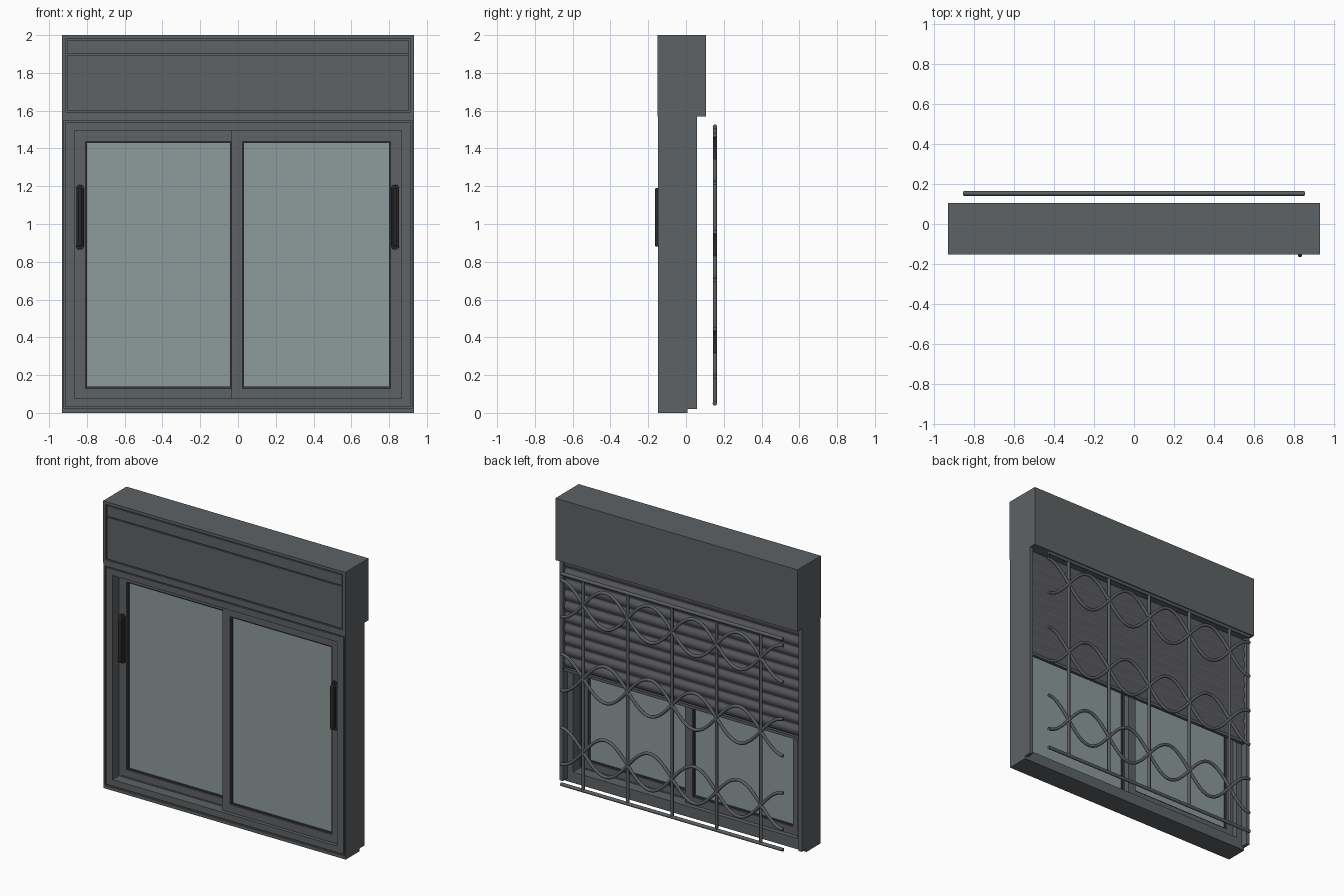
import bpy, bmesh, math

if "Cube" in bpy.data.objects:
    bpy.data.objects.remove(bpy.data.objects["Cube"])


def mat(name, r, g, b):
    m = bpy.data.materials.new(name)
    m.diffuse_color = (r, g, b, 1)
    m.use_nodes = True
    m.node_tree.nodes["Principled BSDF"].inputs["Base Color"].default_value = m.diffuse_color
    return m


GREY = mat("frame_grey", 0.112, 0.122, 0.129)
SLAT = mat("shutter_grey", 0.105, 0.107, 0.115)
IRON = mat("bar_grey", 0.105, 0.113, 0.118)
GLASS = mat("glass_grey_green", 0.27, 0.325, 0.325)
BLACK = mat("handle_black", 0.022, 0.022, 0.024)
SEAL = mat("seal_dark_grey", 0.045, 0.048, 0.05)


def finish(name, bm, material):
    bmesh.ops.recalc_face_normals(bm, faces=bm.faces)
    me = bpy.data.meshes.new(name)
    bm.to_mesh(me)
    bm.free()
    ob = bpy.data.objects.new(name, me)
    bpy.context.collection.objects.link(ob)
    me.materials.append(material)
    return ob


def smooth(ob):
    bpy.ops.object.select_all(action='DESELECT')
    ob.select_set(True)
    bpy.context.view_layer.objects.active = ob
    bpy.ops.object.shade_smooth_by_angle(angle=math.radians(40))


def prism(name, pts, axis, a, b, material):
    """Extrude a closed outline along 'y' (points x,z) or 'x' (points y,z)."""
    bm = bmesh.new()
    place = (lambda p, d: (p[0], d, p[1])) if axis == 'y' else (lambda p, d: (d, p[0], p[1]))
    lo = [bm.verts.new(place(p, a)) for p in pts]
    hi = [bm.verts.new(place(p, b)) for p in pts]
    bm.faces.new(lo)
    bm.faces.new(hi)
    n = len(pts)
    for i in range(n):
        bm.faces.new((lo[i], lo[(i + 1) % n], hi[(i + 1) % n], hi[i]))
    return finish(name, bm, material)


def rect(x0, x1, z0, z1):
    return [(x0, z0), (x1, z0), (x1, z1), (x0, z1)]


def box(name, x0, x1, y0, y1, z0, z1, material):
    return prism(name, rect(x0, x1, z0, z1), 'y', y0, y1, material)


def ring(name, outer, inner, y0, y1, material):
    """Rectangular frame between two (x0, x1, z0, z1) outlines."""
    bm = bmesh.new()
    loops = [[bm.verts.new((x, y, z)) for x, z in rect(*r)]
             for r, y in ((outer, y0), (inner, y0), (inner, y1), (outer, y1))]
    for k in range(4):
        p, q = loops[k], loops[(k + 1) % 4]
        for i in range(4):
            j = (i + 1) % 4
            bm.faces.new((p[i], p[j], q[j], q[i]))
    return finish(name, bm, material)


def capsule(name, cx, w, z0, z1, y0, y1, material, bevel):
    r = w / 2
    pts = []
    for zc, start in ((z1 - r, 0), (z0 + r, math.pi)):
        for i in range(13):
            t = start + math.pi * i / 12
            pts.append((cx + r * math.cos(t), zc + r * math.sin(t)))
    ob = prism(name, pts, 'y', y0, y1, material)
    bv = ob.modifiers.new("edge", 'BEVEL')
    bv.width, bv.segments, bv.limit_method = bevel, 3, 'ANGLE'
    smooth(ob)


def tube(name, pts, r):
    cu = bpy.data.curves.new(name, 'CURVE')
    cu.dimensions = '3D'
    cu.bevel_depth, cu.bevel_resolution, cu.use_fill_caps = r, 3, True
    sp = cu.splines.new('POLY')
    sp.points.add(len(pts) - 1)
    for p, co in zip(sp.points, pts):
        p.co = (*co, 1)
    ob = bpy.data.objects.new(name, cu)
    bpy.context.collection.objects.link(ob)
    bpy.ops.object.select_all(action='DESELECT')
    ob.select_set(True)
    bpy.context.view_layer.objects.active = ob
    bpy.ops.object.convert(target='MESH')
    ob = bpy.context.object
    ob.data.materials.clear()
    ob.data.materials.append(IRON)
    smooth(ob)


W = 0.932

# Shutter box with rim and panels separated by narrow grooves
box("shutter_box", -W, W, -0.142, 0.105, 1.57, 2.0, GREY)
ring("shutter_box_rim", (-W, W, 1.57, 2.0), (-0.912, 0.912, 1.594, 1.98), -0.152, -0.142, GREY)
box("shutter_box_top_panel", -0.904, 0.904, -0.15, -0.142, 1.901, 1.972, GREY)
box("shutter_box_main_panel", -0.904, 0.904, -0.15, -0.142, 1.602, 1.893, GREY)

# Outer window frame: body, thin edge trim, inner front trim
opening = (-0.865, 0.865, 0.075, 1.496)
ring("window_frame", (-W, W, 0, 1.57), opening, -0.137, 0.007, GREY)
ring("frame_edge_trim", (-W, W, 0, 1.57), (-0.922, 0.922, 0.022, 1.548), -0.147, -0.137, GREY)
ring("frame_front_trim", (-0.913, 0.913, 0.031, 1.539), opening, -0.145, -0.137, GREY)
ring("frame_track", opening, (-0.858, 0.858, 0.083, 1.488), -0.074, -0.071, GREY)

# Two sliding sashes, the right one in front
for side, x0, x1, y, hx in (("left", -0.865, 0.024, -0.07, -0.837),
                            ("right", -0.034, 0.865, -0.12, 0.832)):
    out = (x0, x1, 0.075, 1.496)
    inn = (x0 + 0.057, x1 - 0.057, 0.13, 1.438)
    pane = (x0 + 0.066, x1 - 0.066, 0.139, 1.429)
    ring(side + "_sash", out, inn, y, y + 0.045, GREY)
    ring(side + "_glass_seal", inn, pane, y + 0.008, y + 0.037, SEAL)
    box(side + "_glass", inn[0], inn[1], y + 0.017, y + 0.028, inn[2], inn[3], GLASS)
    # Handle: flat base plate with a raised grip
    capsule(side + "_handle_base", hx, 0.042, 0.864, 1.208, y - 0.01, y + 0.002, BLACK, 0.003)
    capsule(side + "_handle_grip", hx, 0.022, 0.88, 1.19, y - 0.045, y - 0.008, BLACK, 0.008)

# Side guides for the roller shutter
for side, s in (("left", -1), ("right", 1)):
    a, b = sorted((s * 0.908, s * W))
    box(side + "_shutter_guide", a, b, 0.007, 0.058, 0.02, 1.57, GREY)

# Half lowered roller shutter, a stack of curved slats
bottom, pitch, count = 0.80, 0.077, 10
profile = [(0.022, bottom)]
for k in range(count):
    for i in range(9):
        t = i / 8
        profile.append((0.028 + 0.013 * math.sin(math.pi * t),
                        bottom + pitch * (k + 0.04 + 0.92 * t)))
profile.append((0.022, bottom + pitch * count))
smooth(prism("roller_shutter", profile, 'x', -0.908, 0.908, SLAT))
box("shutter_bottom_bar", -0.908, 0.908, 0.02, 0.042, 0.78, 0.80, SLAT)

# Security grille: rails, uprights and mirrored waves
GY, R, END, STEP = 0.153, 0.012, 0.855, 0.342
for name, z in (("top", 1.515), ("bottom", 0.05)):
    tube("grille_" + name + "_rail", [(-END, GY, z), (END, GY, z)], R)
for i in range(-2, 3):
    tube("grille_upright", [(i * STEP, GY, 0.05), (i * STEP, GY, 1.515)], 0.011)
for zc in (0.317, 0.83, 1.343):
    for s in (1, -1):
        tube("grille_wave",
             [(-END + 2 * END * i / 100, GY,
               zc + s * 0.127 * math.cos(math.pi * (2 * END * i / 100) / STEP))
              for i in range(101)], 0.011)
